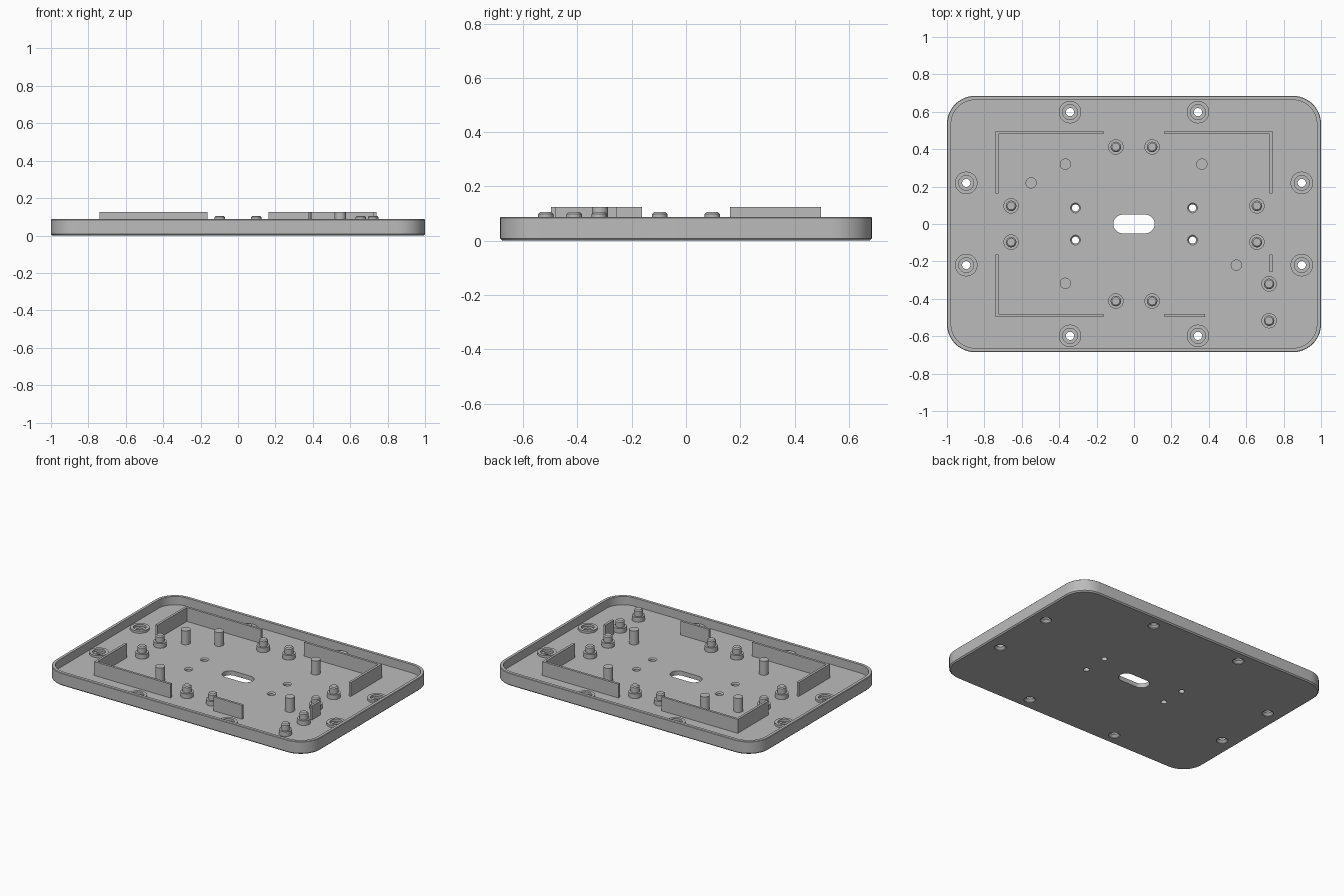
import bpy, bmesh, math

if "Cube" in bpy.data.objects:
    bpy.data.objects.remove(bpy.data.objects["Cube"])

grey = bpy.data.materials.new("light_grey")
grey.use_nodes = True
grey.diffuse_color = (0.5, 0.5, 0.5, 1)
grey.node_tree.nodes["Principled BSDF"].inputs["Base Color"].default_value = (0.5, 0.5, 0.5, 1)

FLOOR, RIM, TALL = 0.03, 0.087, 0.125


def rounded_loop(hx, hy, r, z, seg=12):
    """Outline of a rounded rectangle at height z."""
    pts = []
    for q, (sx, sy) in enumerate([(1, 1), (-1, 1), (-1, -1), (1, -1)]):
        for i in range(seg + 1):
            a = (q + i / seg) * math.pi / 2
            pts.append((sx * (hx - r) + r * math.cos(a), sy * (hy - r) + r * math.sin(a), z))
    return pts


def circle_loop(x, y, r, z, n=32):
    return [(x + r * math.cos(2 * math.pi * i / n), y + r * math.sin(2 * math.pi * i / n), z)
            for i in range(n)]


def loft(bm, loops, closed=False):
    """Skin successive outlines; cap the ends unless the section is closed."""
    rings = [[bm.verts.new(p) for p in loop] for loop in loops]
    pairs = list(zip(rings, rings[1:]))
    if closed:
        pairs.append((rings[-1], rings[0]))
    for a, b in pairs:
        n = len(a)
        for i in range(n):
            bm.faces.new((a[i], a[(i + 1) % n], b[(i + 1) % n], b[i]))
    if not closed:
        bm.faces.new(rings[0][::-1])
        bm.faces.new(rings[-1])


def turned(bm, x, y, profile, closed=False):
    loft(bm, [circle_loop(x, y, r, z) for r, z in profile], closed)


def finish(bm, name):
    bmesh.ops.recalc_face_normals(bm, faces=bm.faces[:])
    mesh = bpy.data.meshes.new(name)
    bm.to_mesh(mesh)
    bm.free()
    mesh.materials.append(grey)
    obj = bpy.data.objects.new(name, mesh)
    bpy.context.collection.objects.link(obj)
    return obj


def smooth(obj):
    bpy.ops.object.select_all(action="DESELECT")
    obj.select_set(True)
    bpy.context.view_layer.objects.active = obj
    bpy.ops.object.shade_smooth_by_angle(angle=math.radians(30))


# Positions shared by the cuts and the raised parts
screws = [(sx * x, sy * y) for x, y in [(0.342, 0.598), (0.897, 0.22)]
          for sx in (-1, 1) for sy in (-1, 1)]
small_holes = [(sx * 0.313, sy * 0.086) for sx in (-1, 1) for sy in (-1, 1)]
pegs = [(sx * x, sy * y) for x, y in [(0.097, 0.412), (0.657, 0.097)]
        for sx in (-1, 1) for sy in (-1, 1)] + [(0.722, -0.32), (0.722, -0.517)]
posts = [(-0.367, 0.32), (0.363, 0.32), (-0.55, 0.22), (0.547, -0.22), (-0.367, -0.317)]

# Tray with rim
bm = bmesh.new()
loft(bm, [rounded_loop(0.992, 0.677, 0.142, 0),
          rounded_loop(1, 0.685, 0.15, 0.008),
          rounded_loop(1, 0.685, 0.15, RIM - 0.003),
          rounded_loop(0.997, 0.682, 0.147, RIM),
          rounded_loop(0.978, 0.663, 0.128, RIM),
          rounded_loop(0.978, 0.663, 0.128, FLOOR)])
tray = finish(bm, "tray")

# Cutter for the slot, screw holes and small holes
bm = bmesh.new()
loft(bm, [rounded_loop(0.11, 0.05, 0.0499, z) for z in (-0.02, 0.06)])
for x, y in screws:
    turned(bm, x, y, [(0.036, -0.02), (0.036, 0.004), (0.022, 0.018), (0.022, 0.06)])
for x, y in small_holes:
    turned(bm, x, y, [(0.019, -0.02), (0.019, 0.022), (0.03, 0.034)])
cutter = finish(bm, "hole_cutter")
cutter.hide_render = True

cut = tray.modifiers.new("holes", "BOOLEAN")
cut.operation = "DIFFERENCE"
cut.solver = "EXACT"
cut.object = cutter
bpy.context.view_layer.objects.active = tray
tray.select_set(True)
bpy.ops.object.modifier_apply(modifier="holes")
bpy.data.objects.remove(cutter)
smooth(tray)

# Raised rings round the screw holes
bm = bmesh.new()
for x, y in screws:
    turned(bm, x, y, [(0.06, FLOOR - 0.004), (0.06, 0.045), (0.04, 0.045), (0.04, FLOOR - 0.004)],
           closed=True)
smooth(finish(bm, "screw_rings"))

# Stepped locating pegs
bm = bmesh.new()
for x, y in pegs:
    turned(bm, x, y, [(0.041, FLOOR - 0.004), (0.041, 0.062), (0.028, 0.062),
                      (0.028, 0.098), (0.021, 0.105)])
smooth(finish(bm, "locating_pegs"))

# Plain support posts
bm = bmesh.new()
for x, y in posts:
    turned(bm, x, y, [(0.03, FLOOR - 0.004), (0.03, TALL)])
smooth(finish(bm, "support_posts"))

# Upright fence walls: L-shaped corners and two short pieces
X, Y, T, GAP = 0.74, 0.497, 0.016, 0.163


def prism(bm, outline):
    loft(bm, [[(x, y, z) for x, y in outline] for z in (FLOOR - 0.004, TALL)])


bm = bmesh.new()
for sx, sy in [(-1, 1), (1, 1), (-1, -1)]:
    corner = [(GAP, Y), (X, Y), (X, GAP), (X - T, GAP), (X - T, Y - T), (GAP, Y - T)]
    prism(bm, [(sx * x, sy * y) for x, y in corner])
for x0, x1, y0, y1 in [(GAP, 0.38, -Y, T - Y), (X - T, X, -0.257, -GAP)]:
    prism(bm, [(x0, y0), (x1, y0), (x1, y1), (x0, y1)])
finish(bm, "fence_walls")
